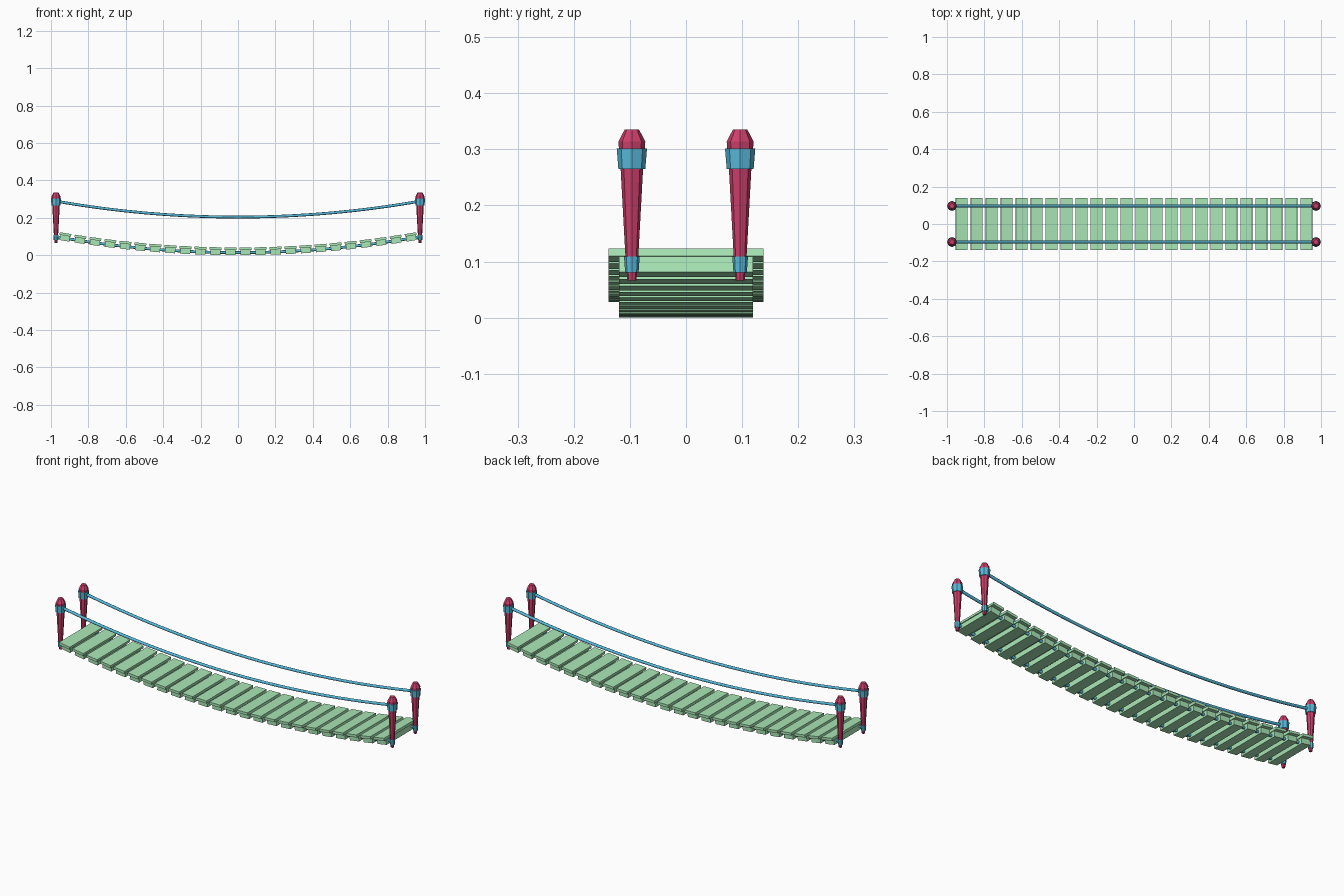
import bpy, math
from mathutils import Matrix, Vector

if "Cube" in bpy.data.objects:
    bpy.data.objects.remove(bpy.data.objects["Cube"])

POST_X, POST_Y = 0.973, 0.0965
SAG = 0.085
N = 24
PITCH = 1.91 / (N - 0.22)


def mat(name, c):
    m = bpy.data.materials.new(name)
    m.diffuse_color = (*c, 1)
    m.use_nodes = True
    m.node_tree.nodes["Principled BSDF"].inputs["Base Color"].default_value = m.diffuse_color
    return m


RED = mat("red", (0.62, 0.05, 0.15))
BLUE = mat("blue", (0.10, 0.50, 0.72))
GREEN = mat("green", (0.40, 0.80, 0.47))


def mesh_obj(name, verts, faces, m):
    me = bpy.data.meshes.new(name)
    me.from_pydata(verts, [], faces)
    me.materials.append(m)
    ob = bpy.data.objects.new(name, me)
    bpy.context.collection.objects.link(ob)
    return ob


def lathe(name, profile, x, y, m, sides=8):
    """Capped flat-sided turning of (radius, z) pairs."""
    v = [(x + r * math.cos(2 * math.pi * i / sides),
          y + r * math.sin(2 * math.pi * i / sides), z)
         for r, z in profile for i in range(sides)]
    f = [(k * sides + i, k * sides + (i + 1) % sides,
          (k + 1) * sides + (i + 1) % sides, (k + 1) * sides + i)
         for k in range(len(profile) - 1) for i in range(sides)]
    f.append(tuple(reversed(range(sides))))
    f.append(tuple(range(len(v) - sides, len(v))))
    return mesh_obj(name, v, f, m)


def sag(x):
    return SAG * (x / POST_X) ** 2


def board(name, x, sx, sy, z0, z1):
    """Box laid on the sagging line, tilted to its slope."""
    angle = math.atan(2 * SAG * x / POST_X ** 2)
    M = (Matrix.Translation((x, 0, sag(x) + 0.028)) @ Matrix.Rotation(-angle, 4, 'Y'))
    v = [M @ Vector((a * sx / 2, b * sy / 2, c - 0.028))
         for c in (z0, z1) for a, b in ((-1, -1), (1, -1), (1, 1), (-1, 1))]
    f = [(3, 2, 1, 0), (4, 5, 6, 7), (0, 1, 5, 4),
         (1, 2, 6, 5), (2, 3, 7, 6), (3, 0, 4, 7)]
    return mesh_obj(name, v, f, GREEN)


def rope(name, y, z0, radius):
    cu = bpy.data.curves.new(name, 'CURVE')
    cu.dimensions = '3D'
    cu.bevel_depth = radius
    cu.bevel_resolution = 2
    cu.use_fill_caps = True
    sp = cu.splines.new('POLY')
    n = 32
    sp.points.add(n)
    for i in range(n + 1):
        x = POST_X * (2 * i / n - 1)
        sp.points[i].co = (x, y, z0 + sag(x), 1)
    cu.materials.append(BLUE)
    ob = bpy.data.objects.new(name, cu)
    bpy.context.collection.objects.link(ob)


# deck: wide top planks with narrower battens underneath
for i in range(N):
    x = (i - (N - 1) / 2) * PITCH
    board("plank", x, 0.0625, 0.276, 0.028, 0.0415)
    board("under_batten", x, 0.054, 0.239, 0.0, 0.028)

# posts with rope collars
for sx in (-1, 1):
    for sy in (-1, 1):
        x, y = sx * POST_X, sy * POST_Y
        lathe("post", [(0.008, 0.066), (0.011, 0.10), (0.020, 0.265), (0.023, 0.30),
                       (0.024, 0.314), (0.013, 0.335)], x, y, RED)
        lathe("upper_collar", [(0.024, 0.265), (0.027, 0.302)], x, y, BLUE)
        lathe("lower_collar", [(0.012, 0.081), (0.014, 0.109)], x, y, BLUE)

# hand ropes and deck ropes
for sy in (-1, 1):
    rope("hand_rope", sy * POST_Y, 0.204, 0.0075)
    rope("deck_rope", sy * POST_Y, 0.014, 0.0075)
